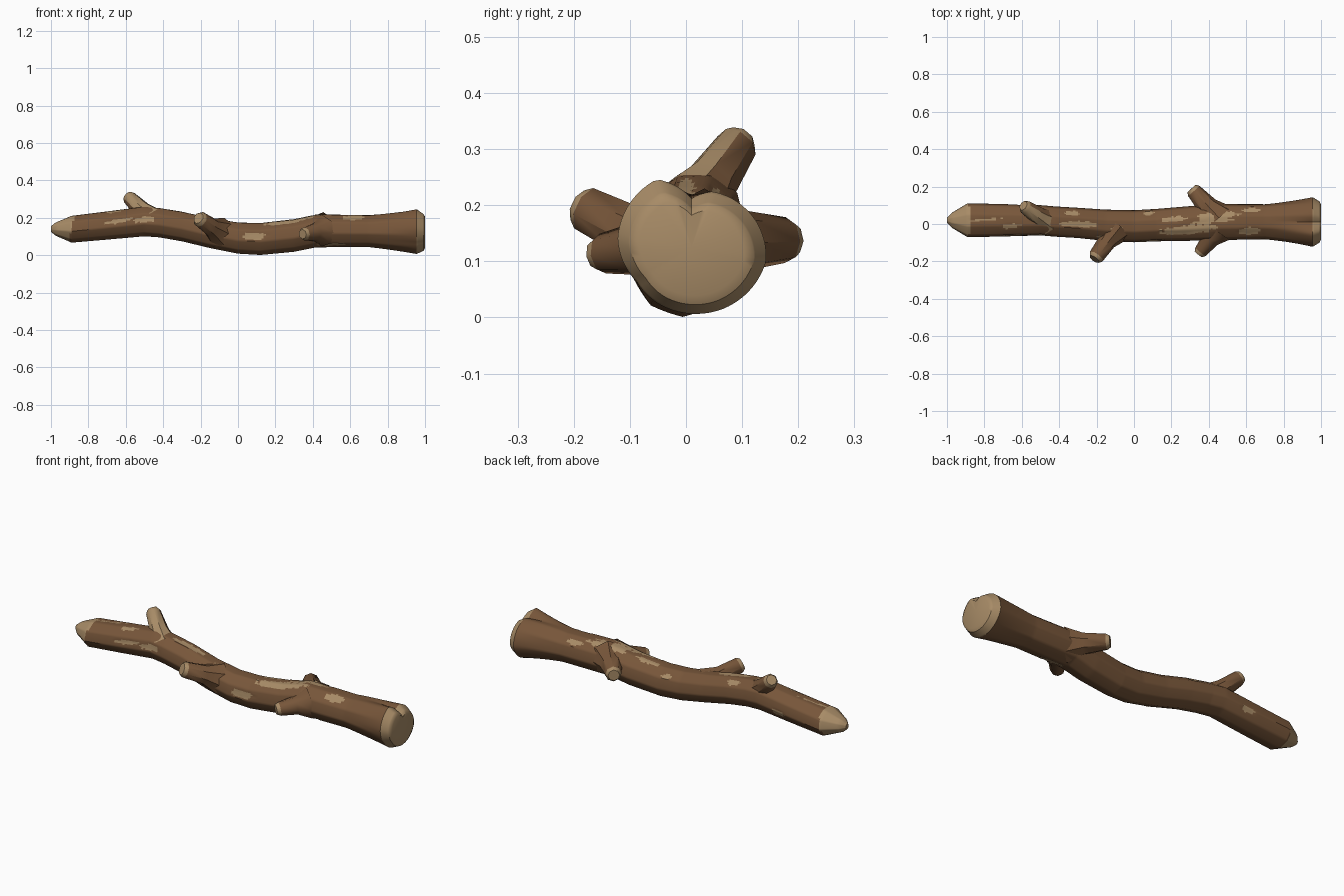
import bpy, bmesh, math
from mathutils import Vector

if "Cube" in bpy.data.objects:
    bpy.data.objects.remove(bpy.data.objects["Cube"])


def material(name, rgb):
    m = bpy.data.materials.new(name)
    m.diffuse_color = (*rgb, 1)
    m.use_nodes = True
    m.node_tree.nodes["Principled BSDF"].inputs["Base Color"].default_value = m.diffuse_color
    return m


BARK = material("bark brown", (0.185, 0.093, 0.042))
WOOD = material("bare wood tan", (0.39, 0.26, 0.135))

# trunk stations: x, y centre, z centre, y radius, z radius
STATIONS = [
    (-1.0, 0.02, 0.14, 0.012, 0.015), (-0.975, 0.02, 0.14, 0.04, 0.036),
    (-0.89, 0.02, 0.14, 0.092, 0.073), (-0.7, 0.02, 0.16, 0.088, 0.077),
    (-0.5, 0.02, 0.182, 0.082, 0.081), (-0.42, 0.013, 0.175, 0.082, 0.08),
    (-0.3, 0.006, 0.155, 0.082, 0.081), (-0.15, -0.007, 0.12, 0.085, 0.082),
    (0.0, -0.012, 0.093, 0.087, 0.085), (0.12, -0.006, 0.088, 0.088, 0.087),
    (0.3, 0.003, 0.107, 0.094, 0.089), (0.42, 0.01, 0.132, 0.098, 0.09),
    (0.7, 0.012, 0.13, 0.095, 0.087), (0.955, 0.01, 0.13, 0.12, 0.115),
    (0.992, 0.01, 0.125, 0.1, 0.095), (1.0, 0.01, 0.125, 0.085, 0.08)]

# outline of the cut end: angle in degrees, radius
END = [(-13, .134), (38, .114), (70, .103), (90, .084), (117, .134),
       (176, .13), (215, .118), (241, .123), (295, .13), (347, .134)]

# bare patches: x, angle (0 back, 90 top, 180 front), half length, half angle
PATCHES = [
    (-0.80, 88, .09, 4), (-0.64, 168, .07, 8), (-0.66, 112, .05, 9),
    (-0.50, 172, .06, 11), (-0.33, 50, .04, 12), (-0.30, 95, .10, 11),
    (-0.09, 105, .03, 10), (0.09, 172, .065, 13), (0.08, 40, .03, 9),
    (0.21, 72, .07, 10), (0.45, 66, .11, 14), (0.29, 112, .15, 17),
    (0.42, 86, .11, 7), (0.63, 46, .045, 11), (0.62, 122, .06, 15),
    (0.49, 242, .075, 11), (-0.63, 345, .04, 12), (-0.16, 142, .04, 6)]


def lerp_table(table, x):
    for a, b in zip(table, table[1:]):
        if x <= b[0]:
            t = (x - a[0]) / (b[0] - a[0])
            return [p + (q - p) * t for p, q in zip(a, b)]
    return list(table[-1])


def is_bare(x, deg):
    for px, pa, hl, ha in PATCHES:
        d = (deg - pa + 180) % 360 - 180
        dx = x - px
        edge = 1 + 0.22 * math.sin(dx * 150 + pa) + 0.15 * math.sin(d * 0.9 + px * 40)
        if (dx / hl) ** 2 + ((d + dx * 40) / ha) ** 2 < edge:
            return True
    return False


def section_point(x, deg):
    _, cy, cz, ry, rz = lerp_table(STATIONS, x)
    step = math.radians(40)
    a = math.radians(deg)
    facet = math.cos(step / 2) / math.cos((a - math.radians(30)) % step - step / 2)
    facet = 0.3 + 0.7 * facet
    # blend into the irregular cut end
    if x > 0.72:
        t = min(1, (x - 0.72) / 0.235) ** 1.5
        wrapped = deg - 360 if deg > 347 else deg
        facet += (lerp_table(END, wrapped)[1] / 0.118 - facet) * t
    if is_bare(x, deg):
        facet -= 0.02
    return Vector((x, cy + ry * facet * math.cos(a), cz + rz * facet * math.sin(a)))


def finish(name, bm, angle):
    bmesh.ops.recalc_face_normals(bm, faces=bm.faces)
    me = bpy.data.meshes.new(name)
    bm.to_mesh(me)
    bm.free()
    me.materials.append(BARK)
    me.materials.append(WOOD)
    ob = bpy.data.objects.new(name, me)
    bpy.context.collection.objects.link(ob)
    bpy.ops.object.select_all(action='DESELECT')
    ob.select_set(True)
    bpy.context.view_layer.objects.active = ob
    bpy.ops.object.shade_smooth_by_angle(angle=math.radians(angle))
    return ob


def skin(bm, rings):
    n = len(rings[0])
    for i, (r, s) in enumerate(zip(rings, rings[1:])):
        for k in range(n):
            yield i, k, bm.faces.new((r[k], r[(k + 1) % n], s[(k + 1) % n], s[k]))


# trunk with bare patches and pale ends
SEG = 72
xs = sorted({round(-1 + i * 0.0125, 4) for i in range(161)} | {s[0] for s in STATIONS})
bm = bmesh.new()
rings = [[bm.verts.new(section_point(x, k * 360 / SEG)) for k in range(SEG)] for x in xs]
for i, k, f in skin(bm, rings):
    x = (xs[i] + xs[i + 1]) / 2
    deg = (k + 0.5) * 360 / SEG
    left_edge = -0.89 + 0.015 * math.sin(math.radians(deg))
    f.material_index = int(x < left_edge or x > 0.955 or is_bare(x, deg))
for r, x in ((rings[0], -1.0), (rings[-1], 0.998)):
    _, cy, cz, _, _ = lerp_table(STATIONS, x)
    c = bm.verts.new((x, cy, cz))
    for k in range(SEG):
        bm.faces.new((r[k], r[(k + 1) % SEG], c)).material_index = 1
finish("trunk", bm, 35)


# broken branch stubs
def stub(name, base, tip, flare, r0, r1, bare_dir=None, sides=8):
    base, tip = Vector(base), Vector(tip)
    axis = (tip - base).normalized()
    rot = Vector((0, 0, 1)).rotation_difference(axis)
    bm = bmesh.new()
    length = (tip - base).length
    rows = [(0, flare), (0.4, r0), (1 - 0.018 / length, r1), (1, r1 * 0.72)]
    rings = []
    for t, r in rows:
        rings.append([bm.verts.new(base.lerp(tip, t) + rot @ Vector(
            (r * math.cos(k * math.tau / sides), r * math.sin(k * math.tau / sides), 0)))
            for k in range(sides)])
    for i, k, f in skin(bm, rings):
        f.material_index = int(i == 2)
    bm.faces.new(rings[-1]).material_index = 1
    bm.normal_update()
    if bare_dir:
        d = Vector(bare_dir).normalized()
        for f in bm.faces:
            out = f.calc_center_median() - base
            out -= axis * out.dot(axis)
            if out.length > 0.01 and out.normalized().dot(d) > 0.3:
                f.material_index = 1
    finish(name, bm, 40)


stub("upper_stub", (-0.46, 0.01, 0.19), (-0.592, 0.098, 0.318), 0.072, 0.048, 0.038,
     bare_dir=(0.35, -0.75, 0.5))
stub("front_left_stub", (-0.10, -0.03, 0.12), (-0.212, -0.188, 0.198), 0.085, 0.05, 0.043)
stub("front_right_stub", (0.45, -0.03, 0.13), (0.345, -0.162, 0.112), 0.085, 0.048, 0.036)
stub("back_stub", (0.45, 0.03, 0.135), (0.308, 0.19, 0.138), 0.095, 0.056, 0.041)
